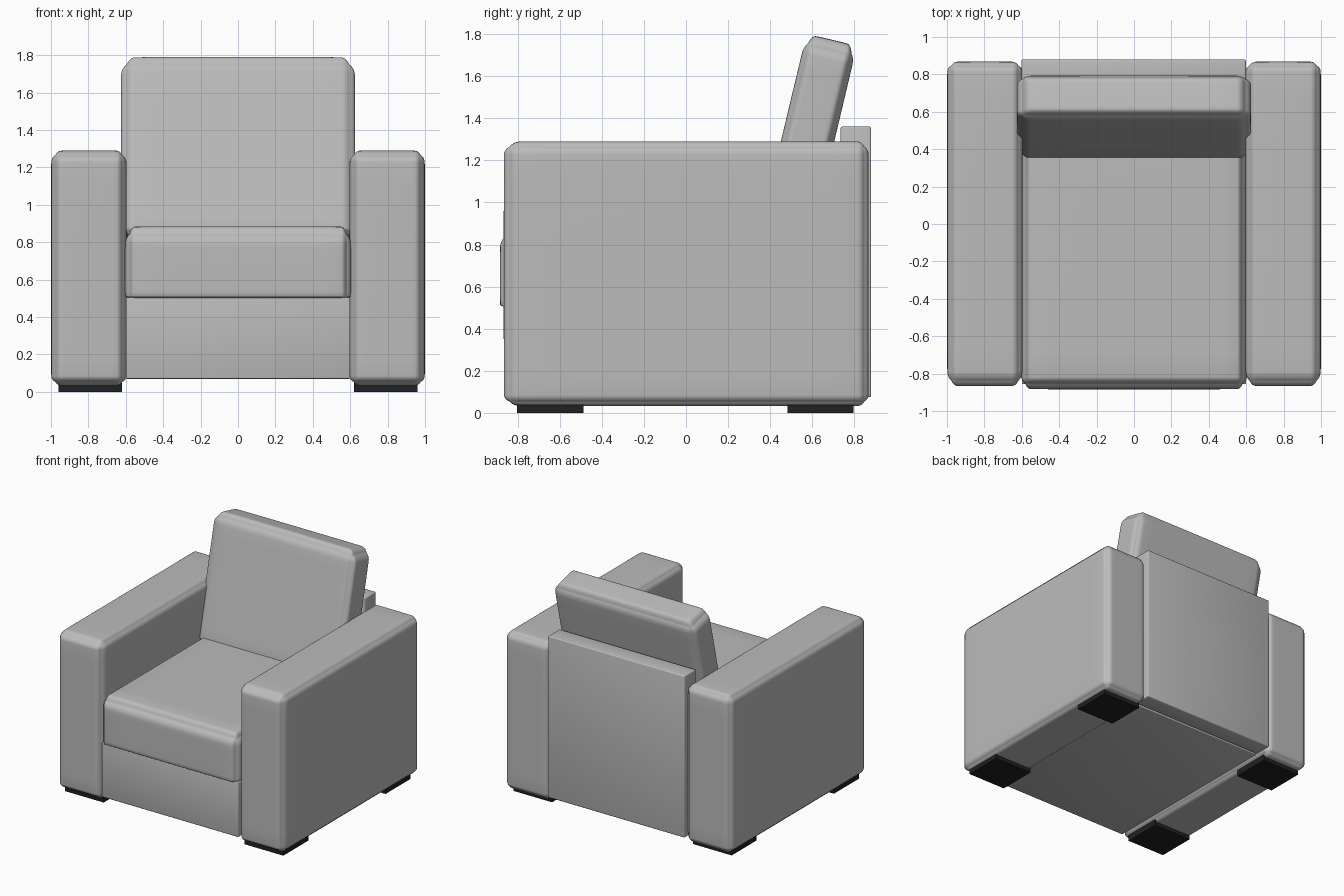
import bpy, bmesh
from math import radians
from mathutils import Vector, Matrix

cube = bpy.data.objects.get("Cube")
if cube:
    bpy.data.objects.remove(cube, do_unlink=True)


def material(name, value):
    m = bpy.data.materials.new(name)
    m.use_nodes = True
    colour = (value, value, value, 1)
    m.diffuse_color = colour
    m.node_tree.nodes["Principled BSDF"].inputs["Base Color"].default_value = colour
    return m


upholstery = material("grey upholstery", 0.5)
foot_black = material("black foot", 0.015)


def add_object(name, bm, mat, smooth=True):
    mesh = bpy.data.meshes.new(name)
    bm.to_mesh(mesh)
    bm.free()
    mesh.materials.append(mat)
    ob = bpy.data.objects.new(name, mesh)
    bpy.context.collection.objects.link(ob)
    if smooth:
        bpy.ops.object.select_all(action='DESELECT')
        ob.select_set(True)
        bpy.context.view_layer.objects.active = ob
        bpy.ops.object.shade_smooth_by_angle(angle=radians(40))
    return ob


def box(name, low, high, mat, bevel=0.0):
    """Plain box between two corners, with optional small bevels."""
    low, high = Vector(low), Vector(high)
    bm = bmesh.new()
    bmesh.ops.create_cube(bm, size=1)
    bmesh.ops.scale(bm, vec=high - low, verts=bm.verts)
    bmesh.ops.translate(bm, vec=(low + high) / 2, verts=bm.verts)
    if bevel:
        bmesh.ops.bevel(bm, geom=bm.edges[:], offset=bevel, segments=3,
                        profile=0.5, affect='EDGES')
    return add_object(name, bm, mat, bool(bevel))


def padded(name, low, high, r_low, r_high, bulge, mat, matrix=Matrix()):
    """Upholstered box: own corner radius on each side, swollen faces."""
    bm = bmesh.new()
    bmesh.ops.create_cube(bm, size=2)
    bmesh.ops.subdivide_edges(bm, edges=bm.edges[:], cuts=23, use_grid_fill=True)
    for v in bm.verts:
        t = v.co.copy()
        flat = Vector([max(-0.5, min(0.5, c)) for c in t])
        corner = ((t - flat) * 2).normalized()
        p = Vector()
        for i in range(3):
            a, b = low[i] + r_low[i], high[i] - r_high[i]
            r = r_high[i] if corner[i] > 0 else r_low[i]
            p[i] = a + (b - a) * (flat[i] + 0.5) + corner[i] * r
            j, k = (i + 1) % 3, (i + 2) % 3
            p[i] += bulge[i] * corner[i] * (1 - t[j] ** 4) * (1 - t[k] ** 4)
        v.co = matrix @ p
    return add_object(name, bm, mat)


# Arms and their block feet
for side, label in ((1, "left"), (-1, "right")):
    xs = sorted((side * 0.605, side * 0.99))
    padded(label + "_arm", (xs[0], -0.858, 0.04), (xs[1], 0.86, 1.282),
           (0.045, 0.07, 0.045), (0.045, 0.045, 0.055),
           (0.009, 0.008, 0.008), upholstery)
    xs = sorted((side * 0.62, side * 0.96))
    for y, end in ((-0.645, "front"), (0.64, "back")):
        box(end + "_" + label + "_foot", (xs[0], y - 0.157, 0),
            (xs[1], y + 0.157, 0.055), foot_black)

# Frame under the seat and panel behind it
box("seat_base", (-0.6, -0.855, 0.07), (0.6, 0.73, 0.505), upholstery, 0.006)
box("back_panel", (-0.602, 0.735, 0.075), (0.598, 0.88, 1.36), upholstery, 0.008)

# Seat cushion with a rounded front lip
padded("seat_cushion", (-0.592, -0.868, 0.5), (0.592, 0.735, 0.865),
       (0.04, 0.05, 0.012), (0.04, 0.03, 0.075), (0.012, 0.016, 0.02), upholstery)

# Leaning back cushion, modelled upright and tilted about its lower front edge
lean = Matrix.Translation((0, 0.352, 0.85)) @ Matrix.Rotation(radians(-13.4), 4, 'X')
padded("back_cushion", (-0.612, 0, 0), (0.612, 0.235, 0.957),
       (0.06, 0.04, 0.03), (0.06, 0.04, 0.075), (0.014, 0.006, 0.02),
       upholstery, lean)
